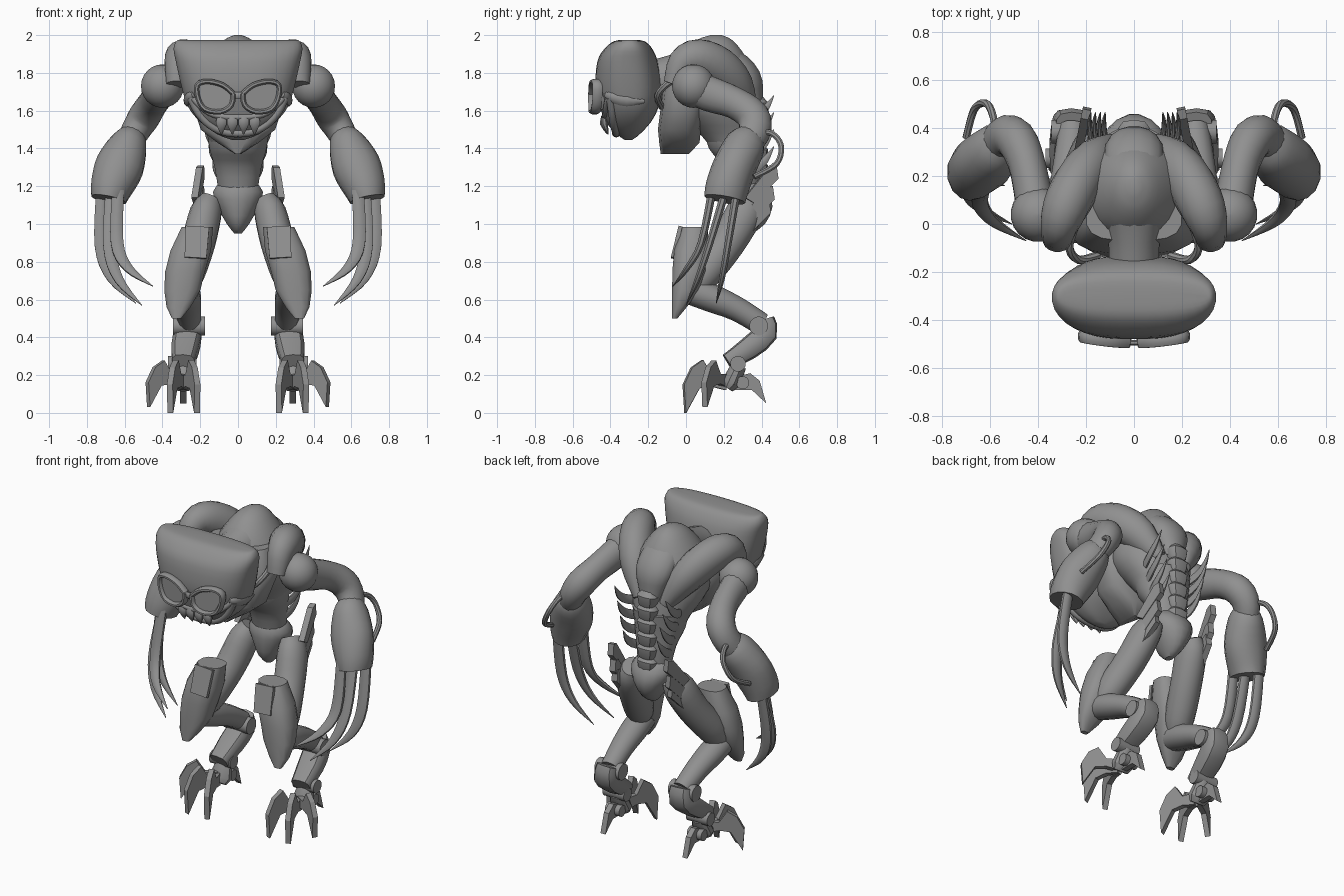
import bpy, bmesh, math
from mathutils import Vector as V

grey = bpy.data.materials.new("grey")
grey.diffuse_color = (0.28, 0.28, 0.28, 1)


def finish(name, bm, mirror, angle=40):
    bmesh.ops.recalc_face_normals(bm, faces=bm.faces)
    me = bpy.data.meshes.new(name)
    bm.to_mesh(me)
    bm.free()
    for p in me.polygons:
        p.use_smooth = True
    me.set_sharp_from_angle(angle=math.radians(angle))
    me.materials.append(grey)
    ob = bpy.data.objects.new(name, me)
    bpy.context.collection.objects.link(ob)
    if mirror:
        ob.modifiers.new("mirror", 'MIRROR').use_mirror_merge = False
    return ob


def smooth_rows(rows, k):
    """Catmull-Rom interpolation of rows of numbers."""
    out = []
    for i in range(len(rows) - 1):
        a, b, c, d = (rows[max(0, min(len(rows) - 1, i + j))] for j in (-1, 0, 1, 2))
        for s in range(k):
            t = s / k
            out.append([q + 0.5 * t * (r - p + t * (2*p - 5*q + 4*r - w + t * (3*(q - r) + w - p)))
                        for p, q, r, w in zip(a, b, c, d)])
    return out + [list(rows[-1])]


def skin(name, rings, mirror, angle=40):
    bm = bmesh.new()
    vs = [[bm.verts.new(p) for p in r] for r in rings]
    n = len(vs[0])
    for a, b in zip(vs, vs[1:]):
        for i in range(n):
            bm.faces.new((a[i], a[(i+1) % n], b[(i+1) % n], b[i]))
    bm.faces.new(vs[0])
    bm.faces.new(vs[-1])
    return finish(name, bm, mirror, angle)


def circle(n, p=2):
    f = lambda c: math.copysign(abs(c) ** (2 / p), c)
    return [(f(math.cos(2*math.pi*(i+.5)/n)), f(math.sin(2*math.pi*(i+.5)/n))) for i in range(n)]


def zloft(name, rows, n=24, p=2, k=3, mirror=False, angle=40):
    """Horizontal rings: z, centre x, centre y, half x, half y."""
    rings = [[(cx + max(hx, .003)*c, cy + max(hy, .003)*s, z) for c, s in circle(n, p)]
             for z, cx, cy, hx, hy in smooth_rows(rows, k)]
    return skin(name, rings, mirror, angle)


def sweep(name, rows, n=14, k=3, hint=(1, 0, 0), mirror=True, p=2):
    """Tube along a path: x, y, z, radius along hint, other radius."""
    rows = smooth_rows(rows, k)
    pts = [V(r[:3]) for r in rows]
    rings = []
    for i, r in enumerate(rows):
        t = (pts[min(i+1, len(pts)-1)] - pts[max(i-1, 0)]).normalized()
        side = V(hint)
        side = (side - t * side.dot(t)).normalized()
        up = t.cross(side)
        rings.append([pts[i] + side*c*max(r[3], .002) + up*s*max(r[4], .002) for c, s in circle(n, p)])
    return skin(name, rings, mirror)


def plate(name, outline, origin, direction, thick, mirror=True):
    """Flat blade in the vertical plane through origin; outline is (reach, z)."""
    d = V((direction[0], direction[1], 0)).normalized()
    nrm = V((-d.y, d.x, 0)) * thick / 2
    bm = bmesh.new()
    a, b = ([bm.verts.new(V(origin) + d*r + V((0, 0, z)) + nrm*s) for r, z in outline] for s in (1, -1))
    bm.faces.new(a)
    bm.faces.new(b)
    for i in range(len(a)):
        j = (i + 1) % len(a)
        bm.faces.new((a[i], a[j], b[j], b[i]))
    return finish(name, bm, mirror, 20)


def ball(name, c, r, mirror=True):
    rows = [(c[2] + r*math.cos(a), c[0], c[1], r*math.sin(a), r*math.sin(a))
            for a in [math.pi*i/12 for i in range(13)]]
    return zloft(name, rows, 20, k=1, mirror=mirror)


# Head, wide and flat topped
head = [(1.975, 0, -.30, .31, .02), (1.968, 0, -.30, .327, .08), (1.93, 0, -.305, .342, .125),
        (1.86, 0, -.31, .33, .16), (1.72, 0, -.305, .298, .175), (1.62, 0, -.30, .265, .155),
        (1.54, 0, -.305, .20, .12), (1.475, 0, -.305, .11, .06), (1.445, 0, -.305, .03, .02)]
zloft("head", head, 36, 2.6, 3, angle=60)


def face_y(x, z):
    for a, b in zip(head, head[1:]):
        if b[0] <= z <= a[0]:
            t = (a[0] - z) / (a[0] - b[0])
            cy, hx, hy = (a[i] + (b[i] - a[i]) * t for i in (2, 3, 4))
            return cy - hy * (1 - min(1, abs(x) / hx) ** 2.6) ** (1 / 2.6)


def on_face(pts, r, out=0):
    return [(x, face_y(x, z) - out, z, r, r) for x, z in pts]


# Grin: lips, cheek bumps and pointed teeth
sweep("lower_lip", on_face([(0, 1.48), (.08, 1.49), (.15, 1.527), (.21, 1.59), (.25, 1.67)], .022),
      10, hint=(0, 1, 0))
sweep("upper_lip", on_face([(0, 1.565), (.08, 1.568), (.15, 1.588), (.21, 1.635), (.25, 1.68)], .016),
      10, hint=(0, 1, 0))
sweep("cheek", [(.235, -.425, 1.685, .015, .012), (.25, -.39, 1.675, .032, .025), (.265, -.31, 1.655, .034, .024),
                (.26, -.22, 1.65, .01, .01)], 10, hint=(0, 0, 1))
for i, x in enumerate((.03, .088)):
    y = face_y(x, 1.54) - .012
    sweep("tooth_%d" % i, [(x, y, 1.57, .025, .012), (x, y, 1.53, .03, .02), (x, y + .02, 1.475, .002, .002)],
          8, 2)

# Goggles with swept outer corners
lens = [(.025, 1.69), (.08, 1.735), (.16, 1.755), (.216, 1.735), (.21, 1.66), (.17, 1.605), (.09, 1.595), (.035, 1.63)]
gy = lambda x: -.492 + .5 * x * x
rim = [(x, gy(x), z, .028, .015) for x, z in lens]
sweep("goggle_rim", rim + rim[:1], 8, hint=(0, 1, 0))
bm = bmesh.new()
fr = [bm.verts.new((x, gy(x) - .004, z)) for x, z in lens]
bk = [bm.verts.new((x, gy(x) + .05, z)) for x, z in lens]
bm.faces.new(fr)
bm.faces.new(bk)
for i in range(8):
    bm.faces.new((fr[i], fr[i-1], bk[i-1], bk[i]))
finish("goggle_lens", bm, True)
sweep("goggle_bridge", [(-.035, -.495, 1.68, .012, .02), (.035, -.495, 1.68, .012, .02)], 8, 1, (0, 1, 0), False)

# Neck, hunched torso, chest wedge, waist and pelvis
sweep("neck", [(0, .12, 1.83, .15, .13), (0, -.05, 1.78, .11, .12), (0, -.2, 1.74, .11, .12)], mirror=False)
zloft("upper_back", [(2.0, 0, .16, .02, .03), (1.97, 0, .15, .08, .10), (1.88, 0, .14, .155, .18),
                     (1.76, 0, .14, .22, .22), (1.62, 0, .16, .235, .21), (1.48, 0, .23, .17, .16),
                     (1.42, 0, .25, .15, .13)])
sweep("back_hump", [(0, .12, 1.90, .08, .06), (0, .24, 1.85, .12, .08), (0, .32, 1.77, .12, .08),
                    (0, .34, 1.68, .09, .07), (0, .36, 1.6, .06, .05)], 16, mirror=False)
zloft("chest_wedge", [(1.84, 0, .03, .20, .10), (1.7, 0, .0, .265, .125), (1.5, 0, -.035, .20, .115),
                      (1.43, 0, -.035, .11, .108), (1.37, 0, -.06, .015, .075)], 16, 3, 1)
zloft("abdomen", [(1.52, 0, .25, .17, .16), (1.4, 0, .26, .152, .14), (1.3, 0, .30, .125, .10),
                  (1.15, 0, .32, .10, .08)])
zloft("pelvis", [(1.23, 0, .32, .09, .07), (1.17, 0, .33, .135, .11), (1.09, 0, .34, .11, .12),
                 (1.0, 0, .33, .06, .09), (.95, 0, .32, .02, .03)], 16, k=2)
sweep("neck_hose", [(.25, -.02, 1.78, .018, .018), (.27, -.1, 1.74, .018, .018),
                    (.23, -.15, 1.68, .018, .018), (.15, -.13, 1.62, .018, .018)], 8)

# Blocky spine and swept back spikes
for i in range(6):
    z = 1.62 - i * .083
    sweep("vertebra_%d" % i, [(0, .37, z + .045, .04, .04), (0, .375, z + .015, .066, .06),
                              (0, .38, z - .03, .055, .05), (0, .375, z - .05, .04, .04)], 10, 1, mirror=False, p=3)
for i in range(4):
    z = 1.28 + i * .09
    x = .10 + .02 * i
    sweep("back_spike_%d" % i, [(x, .29, z - .02, .012, .03), (x + .02, .36, z + .01, .012, .028),
                                (x + .025, .42, z + .06, .01, .02), (x + .02, .465, z + .13, .002, .002)], 8)

# Shoulder blades, shoulders and upper arms
sweep("shoulder_blade", [(.32, -.07, 1.74, .06, .05), (.315, -.02, 1.85, .075, .08), (.29, .06, 1.88, .095, .10),
                         (.235, .17, 1.83, .10, .11), (.165, .26, 1.73, .09, .10), (.09, .33, 1.58, .04, .05)], 16)
ball("shoulder", (.40, .04, 1.73), .115)
sweep("upper_arm", [(.40, .0, 1.74, .09, .09), (.42, .12, 1.69, .08, .095), (.45, .26, 1.64, .078, .085),
                    (.495, .355, 1.57, .085, .088), (.55, .36, 1.48, .075, .085), (.61, .28, 1.36, .06, .07)], 16)

# Gauntlet, handle loop and long curved claws
sweep("gauntlet", [(.55, .35, 1.485, .06, .06), (.575, .32, 1.43, .098, .105), (.625, .26, 1.31, .13, .115),
                   (.668, .22, 1.2, .115, .115), (.685, .205, 1.13, .095, .11)], 14)
sweep("gauntlet_loop", [(.57, .33, 1.47, .016, .016), (.585, .44, 1.485, .016, .016), (.615, .502, 1.42, .016, .016),
                        (.665, .48, 1.32, .016, .016), (.70, .36, 1.25, .016, .016)], 8, 5)
for i, (a, b, c) in enumerate([((.635, .14, 1.18), (.64, .08, .9), (.45, -.07, .67)),
                               ((.67, .21, 1.18), (.68, .12, .88), (.51, .0, .57)),
                               ((.72, .27, 1.18), (.725, .22, .88), (.54, .16, .58))]):
    mid = [(p + q) / 2 for p, q in zip(b, c)]
    sweep("claw_%d" % i, [(*a, .034, .024), (*b, .036, .02), (mid[0] + .035, mid[1], mid[2] - .02, .026, .016),
                          (*c, .002, .002)], 8, 4)

# Legs: thigh, knee armour, shin and hock
sweep("thigh", [(.14, .34, 1.13, .06, .07), (.17, .31, 1.06, .085, .10), (.21, .22, .9, .09, .095),
                (.26, .10, .74, .085, .09), (.28, .05, .66, .06, .06)], 16)
zloft("thigh_armour", [(.985, .215, .045, .085, .07), (.86, .25, .03, .11, .095), (.75, .28, .02, .108, .095),
                       (.65, .295, .0, .098, .075), (.56, .315, -.035, .065, .04), (.5, .325, -.06, .025, .015)],
      12, 2.6, 1, True)
sweep("knee_plate", [(.215, -.03, .985, .07, .012), (.225, -.07, .82, .065, .012)], 4, 1, p=6)
sweep("shin", [(.28, .02, .65, .075, .075), (.275, .13, .61, .08, .075), (.265, .27, .55, .07, .065),
               (.255, .40, .47, .06, .06)], 14)
sweep("ankle_disc", [(.175, .385, .46, .05, .05), (.345, .385, .46, .05, .05)], 16, 1, (0, 1, 0))
sweep("hock", [(.26, .41, .49, .065, .06), (.265, .42, .42, .075, .065), (.28, .33, .34, .075, .06),
               (.29, .22, .27, .06, .045)], 10, 2, p=3)

# Feet: joints and bladed toes
sweep("foot_joint", [(.22, .275, .26, .042, .042), (.37, .275, .26, .042, .042)], 12, 1, (0, 1, 0))
sweep("foot_core", [(.29, .28, .25, .05, .04), (.29, .24, .16, .07, .05), (.29, .22, .13, .05, .03)], 10, 1)
sweep("rear_joint", [(.24, .3, .16, .035, .035), (.34, .3, .16, .035, .035)], 12, 1, (0, 1, 0))
toe = [(0, .2), (.08, .2), (.13, .28), (.19, .24), (.235, .15), (.225, 0), (.15, .13), (.08, .14), (0, .12)]
for nm, d in (("inner_toe", (-.075, -.22)), ("middle_toe", (.07, -.22))):
    plate(nm, toe, (.29, .21, 0), d, .032)
plate("outer_toe", [(r * .95, z * .88 + .03) for r, z in toe], (.29, .21, 0), (.2, -.12), .032)
plate("rear_toe", [(0, .19), (.08, .21), (.13, .17), (.165, .05), (.09, .12), (0, .12)], (.29, .26, 0), (0, 1), .035)

# Upright hip slabs stacked behind each hip
for i, (y, z) in enumerate([(.27, .96), (.29, 1.03), (.31, 1.14)]):
    plate("hip_slab_%d" % i, [(0, 0), (.05, -.03), (.18, .10), (.17, .17), (.13, .16)], (.23, y, z), (-.2, 1), .036)
